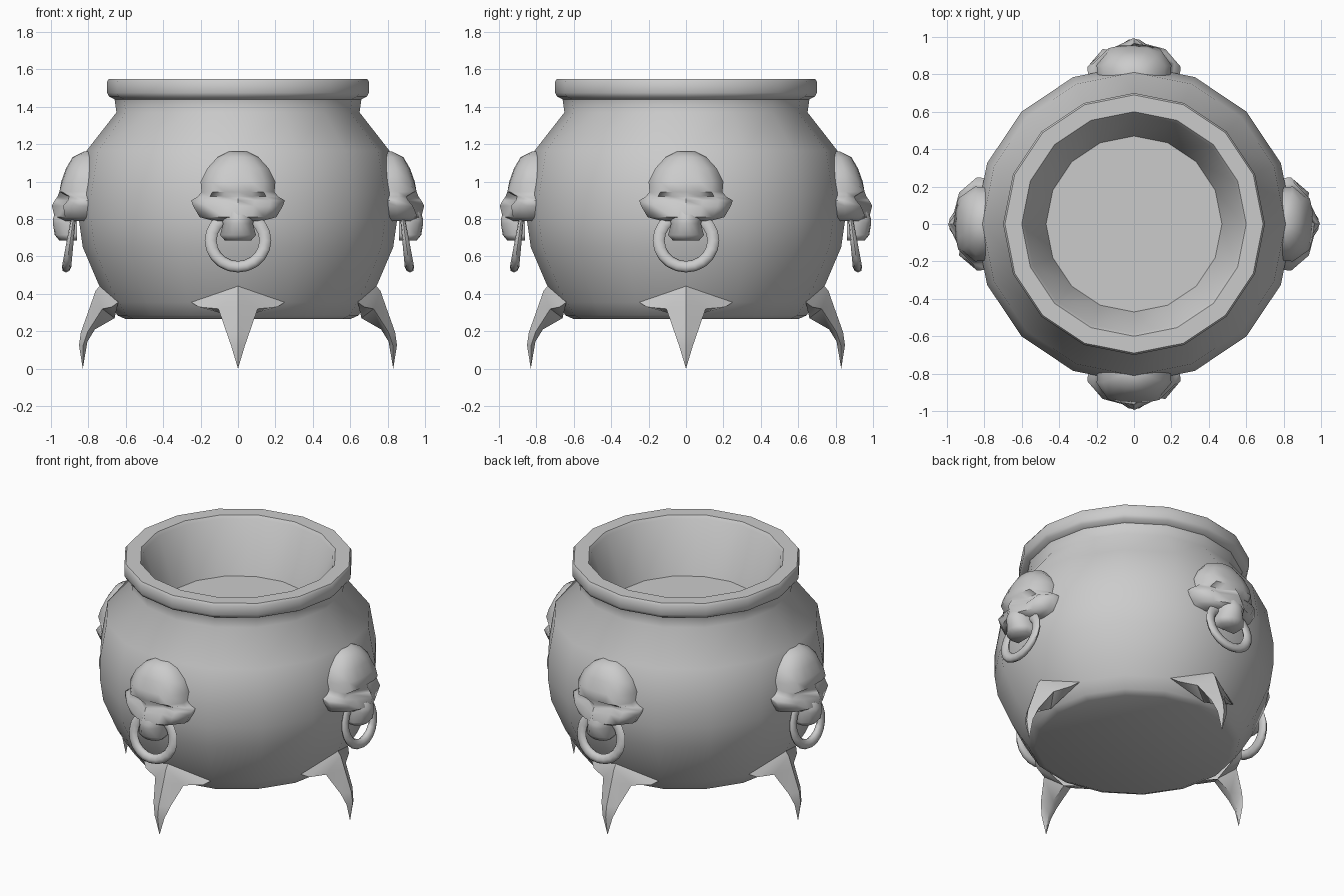
import bpy, bmesh
from math import sin, cos, pi, radians
from mathutils import Matrix

if "Cube" in bpy.data.objects:
    bpy.data.objects.remove(bpy.data.objects["Cube"])


def finish(name, bm, angle=50, turn=0):
    bmesh.ops.remove_doubles(bm, verts=bm.verts, dist=0.0005)
    bmesh.ops.recalc_face_normals(bm, faces=bm.faces)
    bmesh.ops.rotate(bm, verts=bm.verts, cent=(0, 0, 0), matrix=Matrix.Rotation(turn, 3, 'Z'))
    me = bpy.data.meshes.new(name)
    bm.to_mesh(me)
    bm.free()
    ob = bpy.data.objects.new(name, me)
    bpy.context.collection.objects.link(ob)
    bpy.ops.object.select_all(action='DESELECT')
    ob.select_set(True)
    bpy.context.view_layer.objects.active = ob
    bpy.ops.object.shade_smooth_by_angle(angle=radians(angle))
    return ob


def loft(rings, cap=True, close=False):
    """Skin a list of closed rings of equal length."""
    bm = bmesh.new()
    vs = [[bm.verts.new(p) for p in r] for r in rings]
    n = len(rings[0])
    pairs = list(zip(vs, vs[1:])) + ([(vs[-1], vs[0])] if close else [])
    for a, b in pairs:
        for i in range(n):
            j = (i + 1) % n
            bm.faces.new((a[i], a[j], b[j], b[i]))
    if cap and not close:
        bm.faces.new(vs[0])
        bm.faces.new(vs[-1])
    return bm


# Pot body: 16-sided lathe, outside then over the rim and down to the inner floor
profile = [(.60, .265), (.645, .285), (.69, .355), (.745, .45), (.83, .65), (.85, .79),
           (.85, .93), (.81, 1.165), (.65, 1.37), (.66, 1.44), (.69, 1.455), (.70, 1.475),
           (.70, 1.535), (.69, 1.55), (.60, 1.55), (.585, 1.53), (.47, 1.2)]
finish("pot_body", loft([[(r * cos(i * pi / 8), r * sin(i * pi / 8), z) for i in range(16)]
                         for r, z in profile]))


def face_rings(rows, back):
    """Rows of (z, half width, depth at centre, inner, outer, edge) to mirrored rings facing -y."""
    rings = []
    for z, w, *d in rows:
        half = [(w * f, -k, z) for f, k in zip((0, .36, .7, 1), d)] + [(w * .97, -back, z)]
        rings.append([(-x, y, h) for x, y, h in half[:0:-1]] + half)
    return rings


skull = [(1.16, .05, .825, .825, .82, .80),
         (1.13, .11, .885, .88, .86, .825),
         (1.07, .165, .92, .915, .895, .845),
         (1.00, .20, .945, .94, .92, .85),
         (.945, .195, .955, .955, .94, .855),
         (.92, .215, .965, .91, .90, .86),
         (.90, .25, .98, .905, .91, .84),
         (.87, .24, .995, .93, .935, .85),
         (.81, .205, .98, .96, .925, .85),
         (.79, .13, .94, .935, .92, .86)]
jaw = [(.84, .07, .975, .97, .94, .90),
       (.80, .085, .99, .985, .965, .92),
       (.775, .08, .99, .985, .96, .91),
       (.715, .096, .98, .975, .955, .92),
       (.685, .07, .955, .95, .94, .91)]


def ring_loft():
    """Hanging ring, tilted outward and thicker at the bottom."""
    rings = []
    for i in range(20):
        a = 2 * pi * i / 20
        low = .5 - .5 * sin(a)
        ring = []
        for j in range(8):
            b = 2 * pi * j / 8
            r = .146 + .032 * cos(b)
            z = .685 + r * sin(a) * .96
            ring.append((r * cos(a), -(.885 + .14 * (.77 - z)) - (.012 + .013 * low) * sin(b), z))
        rings.append(ring)
    return loft(rings, close=True)


def claw_leg():
    """Curved claw with a ridge, spreading into two wings on the pot."""
    bm = bmesh.new()

    def v(x, d, z):
        return bm.verts.new((x, -d, z))
    for s in (-1, 1):
        top, crest = v(0, .738, .445), v(0, .762, .415)
        wing, low = v(s * .25, .64, .355), v(s * .21, .675, .33)
        # Outer ridge, side and inner edge for each section down the claw
        secs = [(v(0, o, zo), v(s * w, m, zm), v(0, i, zi)) for o, zo, w, m, zm, i, zi in
                ((.79, .335, .105, .725, .32, .66, .27),
                 (.84, .195, .062, .805, .195, .765, .21),
                 (.85, .125, .036, .83, .12, .805, .145))]
        tip = v(0, .83, 0)
        o, m, i = secs[0]
        for f in ((top, wing, low, crest), (crest, low, m, o), (low, i, m), (wing, i, low)):
            bm.faces.new(f)
        for a, b in zip(secs, secs[1:]):
            bm.faces.new((a[0], a[1], b[1], b[0]))
            bm.faces.new((a[1], a[2], b[2], b[1]))
        o, m, i = secs[-1]
        bm.faces.new((o, m, tip))
        bm.faces.new((m, i, tip))
    return bm


# Four sides: skull, jaw, ring and claw leg
for k, side in enumerate(("front", "right", "back", "left")):
    turn = k * pi / 2
    finish(side + "_skull", loft(face_rings(skull, .77)), 60, turn)
    finish(side + "_jaw", loft(face_rings(jaw, .86)), 60, turn)
    finish(side + "_ring", ring_loft(), 60, turn)
    finish(side + "_leg", claw_leg(), 50, turn)
